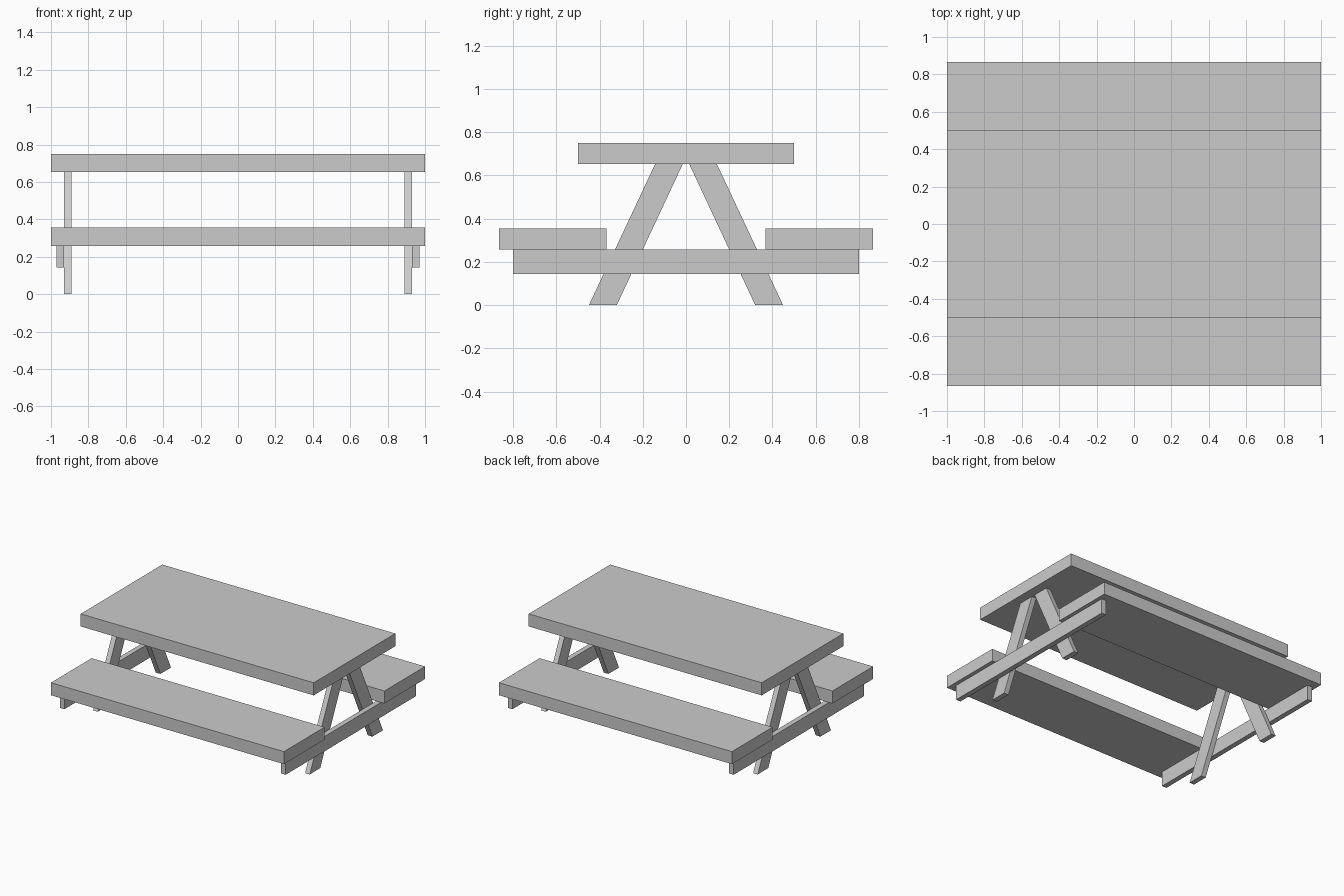
import bpy

if "Cube" in bpy.data.objects:
    bpy.data.objects.remove(bpy.data.objects["Cube"])


def add_mesh(name, verts, faces):
    mesh = bpy.data.meshes.new(name)
    mesh.from_pydata(verts, [], faces)
    mesh.update()
    obj = bpy.data.objects.new(name, mesh)
    bpy.context.collection.objects.link(obj)
    return obj


def plank(name, profile, x0, x1):
    """Extrude a counter-clockwise (y, z) outline along x."""
    if x0 > x1:
        x0, x1 = x1, x0
    n = len(profile)
    verts = [(x, y, z) for x in (x0, x1) for y, z in profile]
    faces = [tuple(reversed(range(n))), tuple(range(n, 2 * n))]
    faces += [(i, (i + 1) % n, n + (i + 1) % n, n + i) for i in range(n)]
    return add_mesh(name, verts, faces)


def rect(y0, y1, z0, z1):
    return [(y0, z0), (y1, z0), (y1, z1), (y0, z1)]


# Table top
plank("table_top", rect(-0.5, 0.5, 0.652, 0.75), -1, 1)

# Benches
plank("front_bench", rect(-0.865, -0.367, 0.258, 0.355), -1, 1)
plank("back_bench", rect(0.367, 0.865, 0.258, 0.355), -1, 1)

# Slanted leg outlines
front_leg = [(-0.449, 0), (-0.32, 0), (-0.015, 0.652), (-0.143, 0.652)]
back_leg = [(-y, z) for y, z in reversed(front_leg)]

# End frames: two legs with a bench support on the outside
for side, s in (("left", -1), ("right", 1)):
    plank(side + "_front_leg", front_leg, s * 0.89, s * 0.93)
    plank(side + "_back_leg", back_leg, s * 0.89, s * 0.93)
    plank(side + "_bench_support", rect(-0.8, 0.8, 0.143, 0.258), s * 0.93, s * 0.97)
